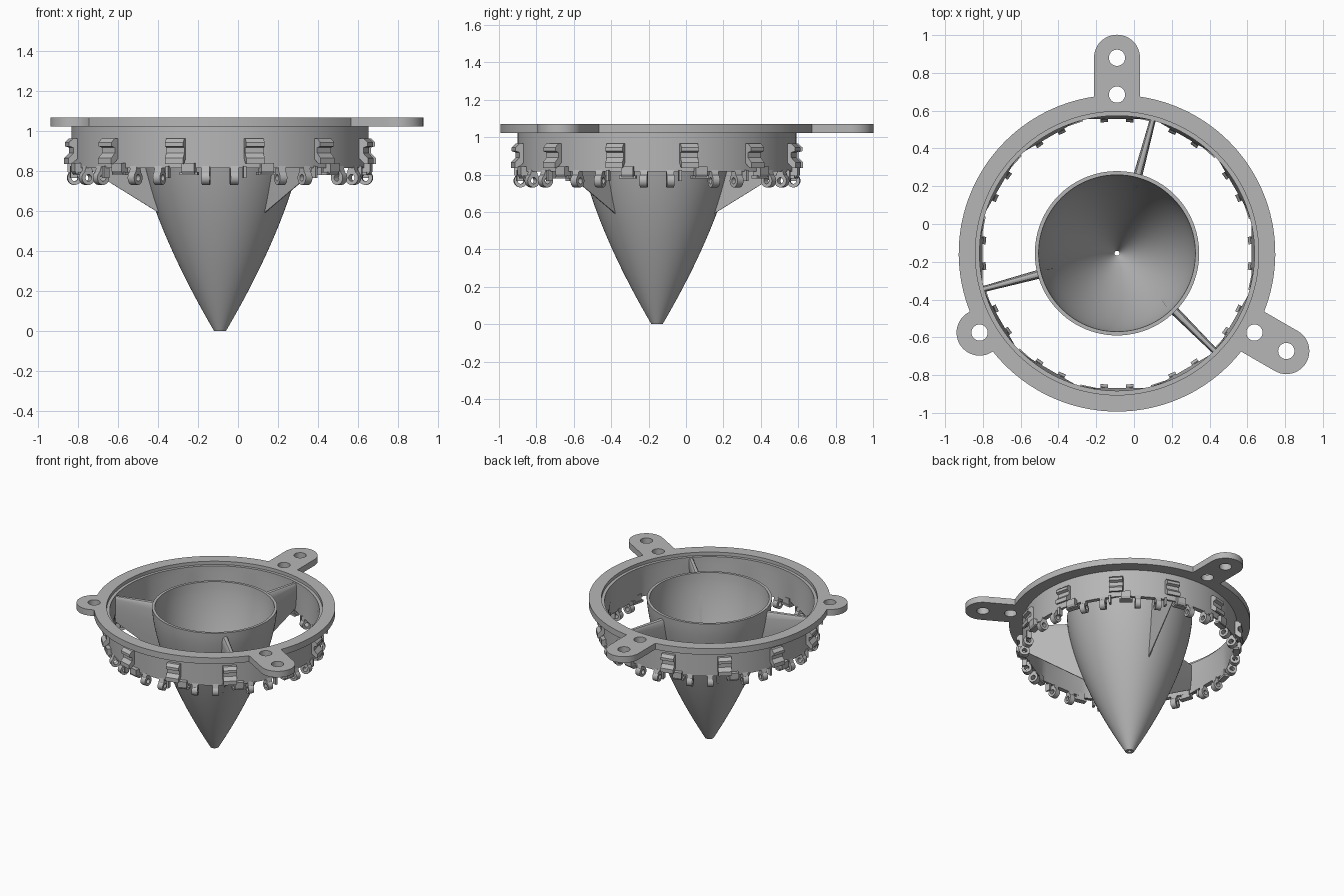
import bpy, bmesh
from math import sin, cos, asin, pi, radians
from mathutils import Matrix, Vector

if "Cube" in bpy.data.objects:
    bpy.data.objects.remove(bpy.data.objects["Cube"], do_unlink=True)

CENTRE = Matrix.Translation((-0.09, -0.155, 0))
RING, TOP = 0.745, 1.07
SECTORS = [radians(30 * k) for k in range(12)]

grey = bpy.data.materials.new("plain grey")
grey.use_nodes = True
grey.diffuse_color = (0.47, 0.47, 0.47, 1)
grey.node_tree.nodes["Principled BSDF"].inputs["Base Color"].default_value = grey.diffuse_color


def finish(name, bm):
    """Turn a bmesh into a named, shaded object."""
    bmesh.ops.recalc_face_normals(bm, faces=bm.faces)
    bm.transform(CENTRE)
    mesh = bpy.data.meshes.new(name)
    bm.to_mesh(mesh)
    bm.free()
    mesh.materials.append(grey)
    obj = bpy.data.objects.new(name, mesh)
    bpy.context.collection.objects.link(obj)
    bpy.ops.object.select_all(action="DESELECT")
    obj.select_set(True)
    bpy.context.view_layer.objects.active = obj
    bpy.ops.object.shade_smooth_by_angle(angle=radians(30))
    return obj


def bridge(bm, rows):
    """Join closed rows of vertices into a closed band of quads."""
    for a, b in zip(rows, rows[1:] + rows[:1]):
        for i in range(len(a)):
            j = (i + 1) % len(a)
            bm.faces.new((a[i], a[j], b[j], b[i]))


def lathe(bm, profile, segments, matrix=Matrix()):
    """Spin a closed (radius, height) profile; radius may depend on angle."""
    rows = []
    for r, z in profile:
        row = []
        for i in range(segments):
            t = 2 * pi * i / segments
            d = r(t) if callable(r) else r
            row.append(bm.verts.new(matrix @ Vector((d * cos(t), d * sin(t), z))))
        rows.append(row)
    bridge(bm, rows)


def prism(bm, profile, width, angle):
    """Extrude a (radius, height) profile sideways, at an angle round the ring."""
    turn = Matrix.Rotation(angle, 4, "Z")
    sides = [[bm.verts.new(turn @ Vector((r, s * width / 2, z))) for r, z in profile]
             for s in (-1, 1)]
    for side in sides:
        bm.faces.new(side)
    for i in range(len(profile)):
        j = (i + 1) % len(profile)
        bm.faces.new((sides[0][i], sides[0][j], sides[1][j], sides[1][i]))


def cone_radius(z):
    return 0.435 - 0.405 * max(0, 1 - z / TOP) ** 1.55


# Hollow pointed cone with a small hole at the tip
bm = bmesh.new()
heights = [TOP * i / 24 for i in range(25)]
outer = [(cone_radius(z), z) for z in heights]
inner = [(max(0.013, cone_radius(z) - 0.02), z) for z in reversed(heights)]
lathe(bm, outer + inner, 96)
finish("centre_cone", bm)


# Ring wall: round outside, twelve-sided inside at the bottom
def twelve_sided(t):
    step = pi / 6
    return 0.712 / cos((t + step / 2) % step - step / 2)


bm = bmesh.new()
lathe(bm, [(RING, 0.815), (RING, 1.025), (0.752, 1.025), (0.752, 1.045),
           (0.728, 1.045), (0.728, 0.99), (twelve_sided, 0.815)], 144)
finish("ring_wall", bm)

# Flange with three mounting tabs and screw holes, as a filled curve
FLANGE, TAB = 0.838, 0.122
tabs = [(-30, (0.84, 1.035)), (90, (0.84, 1.035)), (210, (0.84,))]


def circle(cx, cy, r, n):
    return [(cx + r * cos(2 * pi * i / n), cy + r * sin(2 * pi * i / n)) for i in range(n)]


outline, holes = [], [circle(0, 0, 0.75, 128)]
half = asin(TAB / FLANGE)
for degrees, distances in tabs:
    a = radians(degrees)
    ux, uy = cos(a), sin(a)
    end = distances[-1]
    for i in range(25):
        b = a - pi / 2 + pi * i / 24
        outline.append((end * ux + TAB * cos(b), end * uy + TAB * sin(b)))
    sweep = 2 * pi / 3 - 2 * half
    for i in range(41):
        b = a + half + sweep * i / 40
        outline.append((FLANGE * cos(b), FLANGE * sin(b)))
    holes += [circle(d * ux, d * uy, 0.043, 32) for d in distances]

curve = bpy.data.curves.new("flange_outline", "CURVE")
curve.dimensions = "2D"
curve.fill_mode = "BOTH"
curve.extrude = 0.0235
for points in [outline] + holes:
    spline = curve.splines.new("POLY")
    spline.points.add(len(points) - 1)
    for p, (x, y) in zip(spline.points, points):
        p.co = (x, y, 0, 1)
    spline.use_cyclic_u = True
helper = bpy.data.objects.new("flange_outline", curve)
bpy.context.collection.objects.link(helper)
depsgraph = bpy.context.evaluated_depsgraph_get()
bm = bmesh.new()
bm.from_mesh(bpy.data.meshes.new_from_object(helper.evaluated_get(depsgraph)))
bpy.data.objects.remove(helper, do_unlink=True)
bmesh.ops.remove_doubles(bm, verts=bm.verts, dist=0.0002)
bm.transform(Matrix.Translation((0, 0, TOP - 0.0235)))
finish("mounting_flange", bm)

# Three streamlined fins holding the cone in the ring
section = [(0, 0.1), (0.01, 0.55), (0.04, 0.85), (0.12, 1), (0.35, 0.95), (0.7, 0.6), (1, 0.15)]
bm = bmesh.new()
for degrees in (75, 195, 315):
    turn = Matrix.Rotation(radians(degrees), 4, "Z")
    rows = []
    for outside in (False, True):
        right, left = [], []
        for s, h in section:
            z = 1.04 - s * (0.2 if outside else 0.455)
            r = 0.732 if outside else cone_radius(z) - 0.01
            y = h * (0.016 if outside else 0.024)
            right.append(bm.verts.new(turn @ Vector((r, y, z))))
            left.append(bm.verts.new(turn @ Vector((r, -y, z))))
        rows.append(right + left[::-1])
    for row in rows:
        bm.faces.new(row)
    n = len(rows[0])
    for i in range(n):
        j = (i + 1) % n
        bm.faces.new((rows[0][i], rows[0][j], rows[1][j], rows[1][i]))
finish("support_fins", bm)

# Two-pronged clips round the outside
clip = [(0.735, 0.965), (0.765, 0.965), (0.787, 0.945), (0.787, 0.925), (0.765, 0.918),
        (0.765, 0.89), (0.79, 0.865), (0.79, 0.835), (0.775, 0.835), (0.735, 0.87)]
bm = bmesh.new()
for a in SECTORS:
    prism(bm, clip, 0.095, a + radians(13))
finish("outer_clips", bm)

# Hinge knuckles: short tubes hanging in pairs under the ring
bm = bmesh.new()
tube = [(0.036, -0.02), (0.036, 0.02), (0.017, 0.02), (0.017, -0.02)]
for a in SECTORS:
    for side in (-1, 1):
        angle = a + side * radians(5.5)
        place = (Matrix.Rotation(angle, 4, "Z") @ Matrix.Translation((0.733, 0, 0.767))
                 @ Matrix.Rotation(pi / 2, 4, "X"))
        lathe(bm, tube, 20, place)
        prism(bm, [(0.71, 0.79), (0.756, 0.79), (0.745, 0.825), (0.715, 0.825)], 0.04, angle)
finish("hinge_knuckles", bm)

# Stop blocks and thin lugs beside each hinge
bm = bmesh.new()
for a in SECTORS:
    prism(bm, [(0.725, 0.785), (0.765, 0.785), (0.775, 0.8), (0.775, 0.842), (0.725, 0.842)],
          0.065, a + radians(18))
    prism(bm, [(0.72, 0.78), (0.76, 0.78), (0.76, 0.795), (0.72, 0.795)],
          0.09, a + radians(18))
    prism(bm, [(0.725, 0.765), (0.76, 0.765), (0.76, 0.825), (0.725, 0.825)],
          0.014, a + radians(9.5))
finish("stop_blocks", bm)
